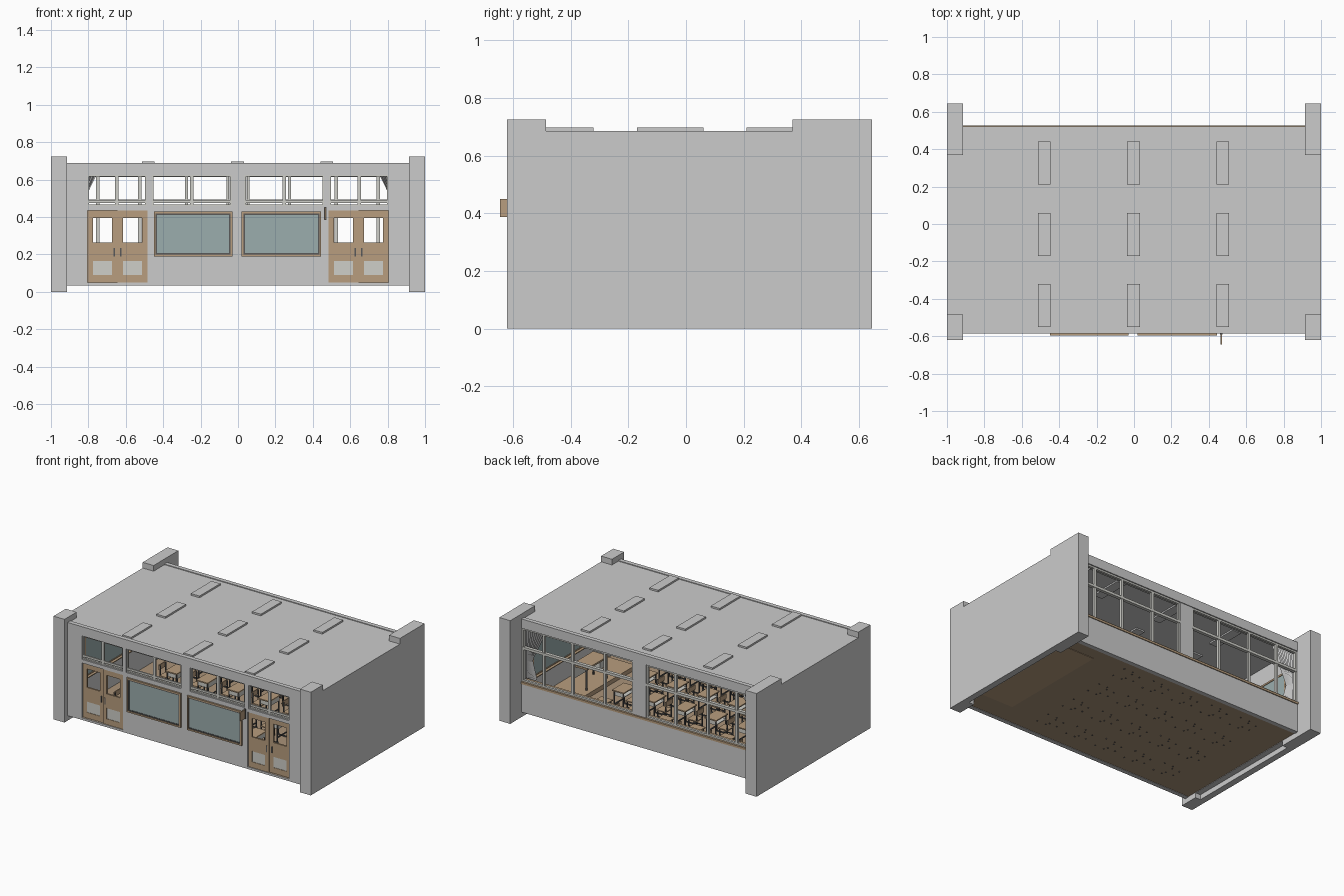
import bpy, bmesh, math

if "Cube" in bpy.data.objects:
    bpy.data.objects.remove(bpy.data.objects["Cube"])

def material(name, rgb):
    m = bpy.data.materials.new(name)
    m.diffuse_color = (*rgb, 1)
    m.use_nodes = True
    m.node_tree.nodes["Principled BSDF"].inputs["Base Color"].default_value = m.diffuse_color
    return m

WOOD = material("wood", (0.48, 0.34, 0.21))
FLOOR = material("floor_wood", (0.40, 0.29, 0.19))
DARK = material("dark_metal", (0.10, 0.10, 0.10))
BOARD = material("board_green", (0.33, 0.42, 0.42))
GREY = material("light_grey", (0.62, 0.62, 0.58))

def link(name, mesh, loc=(0, 0, 0)):
    ob = bpy.data.objects.new(name, mesh)
    ob.location = loc
    bpy.context.collection.objects.link(ob)
    return ob

def mesh_of(name, parts):
    """One mesh from groups: [(material, [(x0,x1,y0,y1,z0,z1), ...]), ...]"""
    me = bpy.data.meshes.new(name)
    bm = bmesh.new()
    for i, (mat, boxes) in enumerate(parts):
        if mat:
            me.materials.append(mat)
        for x0, x1, y0, y1, z0, z1 in boxes:
            vs = bmesh.ops.create_cube(bm, size=1)["verts"]
            for v in vs:
                v.co = ((x0 + x1) / 2 + v.co.x * abs(x1 - x0),
                        (y0 + y1) / 2 + v.co.y * abs(y1 - y0),
                        (z0 + z1) / 2 + v.co.z * abs(z1 - z0))
            for f in {f for v in vs for f in v.link_faces}:
                f.material_index = i
    bm.to_mesh(me)
    bm.free()
    return me

def build(name, *parts):
    return link(name, mesh_of(name, parts))

def ring(x0, x1, y0, y1, z0, z1, t):
    """Rectangular frame standing in the xz plane."""
    return [(x0, x0 + t, y0, y1, z0, z1), (x1 - t, x1, y0, y1, z0, z1),
            (x0 + t, x1 - t, y0, y1, z0, z0 + t), (x0 + t, x1 - t, y0, y1, z1 - t, z1)]

# side walls and corner columns
for s, side in ((-1, "left"), (1, "right")):
    build(side + "_wall", (None, [(s * .955, s, -.485, .37, 0, .683),
                                  (s * .915, s * .955, -.555, .49, .035, .66)]))
    build(side + "_front_column", (None, [(s * .915, s, -.62, -.485, 0, .725)]))
    build(side + "_back_column", (None, [(s * .915, s, .37, .645, 0, .725)]))

# roof with ceiling light housings
build("roof", (None, [(-.915, .915, -.555, .52, .65, .685),
                      (-1, -.915, -.485, .37, .65, .685), (.915, 1, -.485, .37, .65, .685)]))
build("light_housings", (None, [(x - .034, x + .034, y - .115, y + .115, .64, .697)
                                for x in (-.48, -.003, .475) for y in (-.435, -.055, .325)]))

# floor and teaching platform
build("floor", (FLOOR, [(-.915, .915, -.58, .50, .038, .05)]))
build("platform", (WOOD, [(.67, .915, -.40, .40, .035, .08)]))

# front wall
F0, F1 = -.585, -.555
wall = [(-.915, .915, F0, F1, .625, .69), (-.805, .805, F0, F1, .435, .46),
        (-.485, .485, F0, F1, .035, .435), (-.035, .035, F0, F1, .46, .625)]
for s in (-1, 1):
    wall += [(s * .805, s * .915, F0, F1, .035, .625), (s * .46, s * .49, F0, F1, .46, .625),
             (s * .485, s * .805, F0, F1, .035, .05)]
build("front_wall", (None, wall))

# front upper windows
frames = []
for a, b in ((-.805, -.49), (-.46, -.035), (.035, .46), (.49, .805)):
    m = (a + b) / 2
    frames += ring(a, b, -.577, -.563, .46, .625, .008)
    frames += [(m - .009, m + .009, -.577, -.563, .468, .617),
               (a + .008, b - .008, -.575, -.565, .475, .489)]
build("front_window_frames", (GREY, frames))

# sliding doors: stiles, rails, vent panels and handles
for s, side in ((-1, "left"), (1, "right")):
    for k, (a, b, y) in enumerate(((.485, .645, -.578), (.645, .805, -.57))):
        x0, x1 = sorted((s * a, s * b))
        c, y2 = (x0 + x1) / 2, y + .012
        leaf = [(x0, c - .051, y, y2, .05, .435), (c + .051, x1, y, y2, .05, .435)]
        leaf += [(c - .051, c + .051, y, y2, z0, z1)
                 for z0, z1 in ((.05, .09), (.165, .265), (.395, .435))]
        h = s * (.645 + (.017 if k else -.017))
        build(f"{side}_door_{k + 1}", (WOOD, leaf),
              (GREY, [(c - .051, c + .051, y + .003, y2 - .003, .09, .165)]),
              (DARK, [(h - .004, h + .004, y - .004, y + .002, .19, .235)]))

# notice boards on the corridor side
for a, b, side in ((-.45, -.03, "left"), (.02, .445, "right")):
    build(side + "_notice_board",
          (WOOD, ring(a, b, -.597, F0, .19, .43, .010)),
          (DARK, ring(a + .010, b - .010, -.593, F0, .20, .42, .008)),
          (BOARD, [(a + .018, b - .018, -.590, F0, .208, .412)]))

# room sign
build("room_sign", (WOOD, [(.462, .470, -.645, -.592, .388, .45)]),
      (DARK, [(.460, .472, -.592, F0, .385, .453)]))

# back wall, sill, pillar and beam
build("back_wall", (None, [(-.915, .915, .49, .52, .035, .235), (-.915, .915, .49, .52, .625, .69),
                           (-.05, .05, .485, .515, .25, .625)]))
build("window_sill", (WOOD, [(-.915, .915, .46, .526, .235, .25)]))
bars = []
for s in (-1, 1):
    a, b = sorted((s * .05, s * .915))
    bars += ring(a, b, .495, .512, .25, .625, .012)
    bars += [(a, b, .492, .515, .475, .493)]
    bars += [(s * x - .009, s * x + .009, .495, .512, .25, .625) for x in (.275, .525, .75)]
build("back_window_frames", (GREY, bars))

# curtains gathered by a tie, pleated
def curtain(name, s, nx=18, nz=12):
    me = bpy.data.meshes.new(name)
    bm = bmesh.new()
    rows = []
    for j in range(nz + 1):
        t = j / nz
        z = .63 - t * .37
        w = .155 - .115 * min(t / .65, 1) + .035 * max(0, (t - .65) / .35)
        rows.append([bm.verts.new((s * (.91 - w * i / nx), .47 + (.011 if i % 2 else -.011), z))
                     for i in range(nx + 1)])
    for r, q in zip(rows, rows[1:]):
        for i in range(nx):
            bm.faces.new((r[i], r[i + 1], q[i + 1], q[i]))
    bm.to_mesh(me)
    bm.free()
    link(name, me)

for s, side in ((-1, "left"), (1, "right")):
    curtain(side + "_curtain", s)
build("curtain_rail", (GREY, [(-.915, .915, .464, .476, .628, .638)]))

# boards on the inside end walls
for s, side in ((-1, "rear"), (1, "teaching")):
    x0, x1, x2 = s * .915, s * .903, s * .907
    build(side + "_board",
          (WOOD, [(x0, x1, -.41, .41, .235, .247), (x0, x1, -.41, .41, .508, .52),
                  (x0, x1, -.41, -.398, .247, .508), (x0, x1, .398, .41, .247, .508),
                  (x1, s * .885, -.40, .40, .235, .241)]),
          (BOARD, [(x0, x2, -.398, .398, .247, .508)]))

# teacher desk
build("teacher_desk",
      (WOOD, [(.70, .82, -.14, .10, .225, .237)]),
      (GREY, [(.712, .808, -.13, -.06, .165, .225), (.800, .806, -.06, .09, .14, .225)]),
      (DARK, [(x, x + .009, y, y + .009, .08, .225) for x in (.704, .807) for y in (-.136, .087)]))

# pupils' desks and chairs, facing +x
L = .007
desk = mesh_of("desk", [
    (WOOD, [(-.045, .045, -.065, .065, .182, .190)]),
    (GREY, [(-.038, .042, -.052, .052, .150, .155), (.037, .042, -.052, .052, .155, .182),
            (-.038, .037, -.055, -.052, .150, .182), (-.038, .037, .052, .055, .150, .182)]),
    (DARK, [(x, x + L, y, y + L, .034, .182) for x in (-.038, .031) for y in (-.058, .051)]
     + [(-.040, .042, y, y + L, .05, .057) for y in (-.058, .051)]
     + [(.031, .038, -.051, .051, .085, .092)])])
chair = mesh_of("chair", [
    (WOOD, [(-.036, .036, -.036, .036, .120, .127), (-.042, -.036, -.036, .036, .165, .200)]),
    (DARK, [(.024, .031, y, y + L, .034, .120) for y in (-.034, .027)]
     + [(-.036, -.029, y, y + L, .034, .195) for y in (-.034, .027)]
     + [(-.029, .024, y, y + L, .075, .081) for y in (-.034, .027)]
     + [(-.036, -.029, -.027, .027, .075, .081)])])
for i in range(5):
    for j in range(4):
        x, y = .40 - .24 * i, .37 - .25 * j
        link(f"desk_{i}_{j}", desk, (x, y, 0))
        link(f"chair_{i}_{j}", chair, (x - .075, y, 0))
